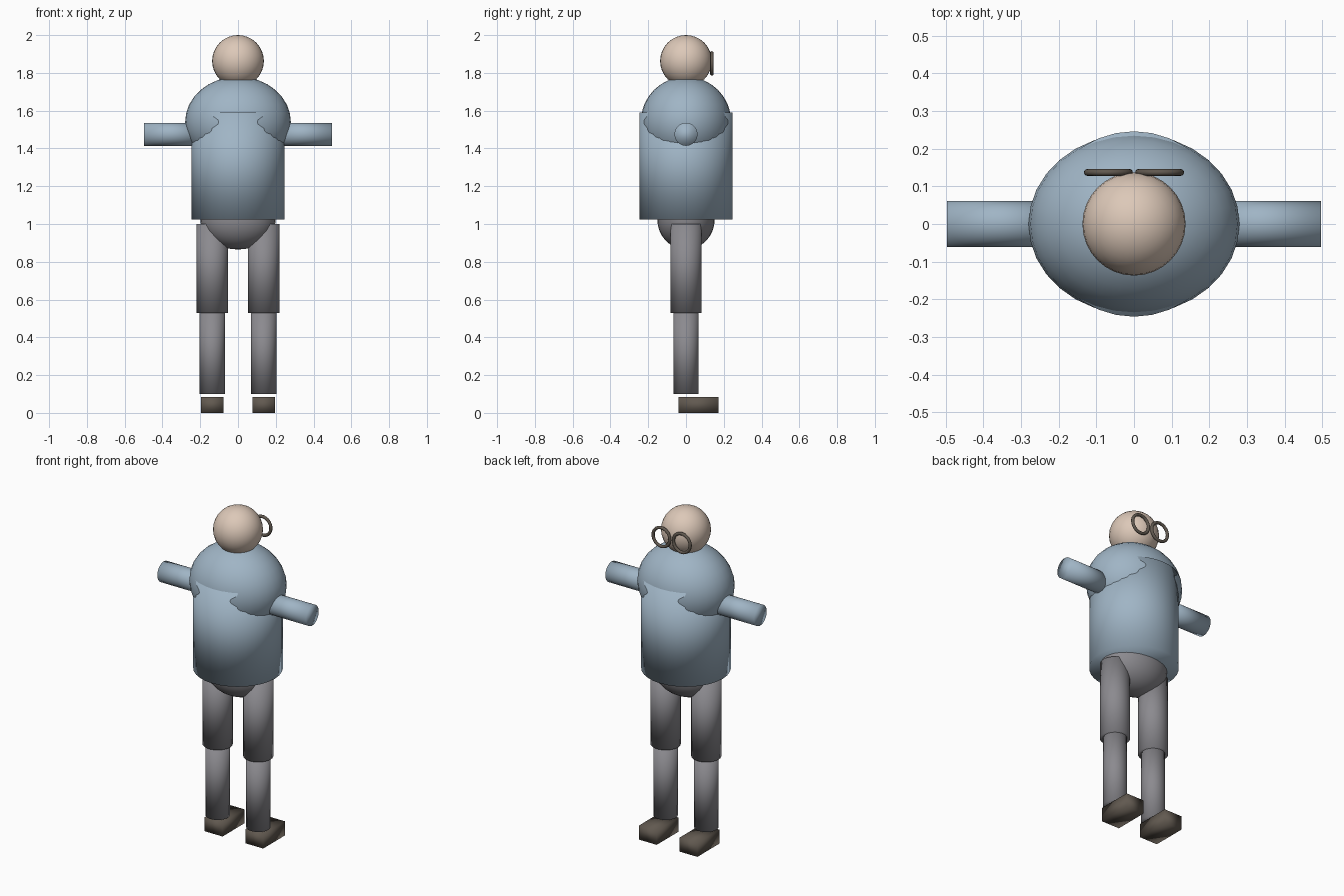
import bpy
from math import pi

cube = bpy.data.objects.get("Cube")
if cube:
    bpy.data.objects.remove(cube, do_unlink=True)


def material(name, rgb):
    m = bpy.data.materials.new(name)
    m.use_nodes = True
    m.diffuse_color = (*rgb, 1)
    m.node_tree.nodes["Principled BSDF"].inputs["Base Color"].default_value = (*rgb, 1)
    return m


SKIN = material("skin", (0.72, 0.58, 0.48))
SHIRT = material("blue shirt", (0.35, 0.46, 0.56))
TROUSERS = material("grey trousers", (0.26, 0.255, 0.275))
DARK = material("dark brown", (0.12, 0.10, 0.08))


def finish(name, mat):
    """Name, colour and smooth the newly added part."""
    ob = bpy.context.object
    ob.name = ob.data.name = name
    ob.data.materials.append(mat)
    bpy.ops.object.transform_apply(location=False, rotation=True, scale=True)
    bpy.ops.object.shade_smooth()
    return ob


def ball(name, mat, z, radii):
    bpy.ops.mesh.primitive_uv_sphere_add(segments=32, ring_count=16, radius=1, location=(0, 0, z))
    bpy.context.object.scale = radii
    return finish(name, mat)


def upright_cylinder(name, mat, x, radius, bottom, top):
    bpy.ops.mesh.primitive_cylinder_add(vertices=32, radius=radius, depth=top - bottom,
                                        location=(x, 0, (bottom + top) / 2))
    return finish(name, mat)


# Head and body
ball("head", SKIN, 1.863, (0.137, 0.137, 0.137))
ball("shoulders", SHIRT, 1.54, (0.28, 0.24, 0.24))
upright_cylinder("torso", SHIRT, 0, 0.246, 1.025, 1.59)
ball("pelvis", TROUSERS, 1.025, (0.2, 0.152, 0.16))

for side, s in (("left", 1), ("right", -1)):
    # Arm, rooted inside the shoulders
    bpy.ops.mesh.primitive_cylinder_add(vertices=32, radius=0.061, depth=0.3,
                                        location=(s * 0.347, 0, 1.475), rotation=(0, pi / 2, 0))
    finish(side + "_arm", SHIRT)

    # Leg
    upright_cylinder(side + "_upper_leg", TROUSERS, s * 0.136, 0.083, 0.53, 1.0)
    upright_cylinder(side + "_lower_leg", TROUSERS, s * 0.136, 0.067, 0.10, 0.55)

    # Shoe
    bpy.ops.mesh.primitive_cube_add(size=1, location=(s * 0.136, 0.066, 0.042))
    bpy.context.object.scale = (0.12, 0.21, 0.084)
    finish(side + "_shoe", DARK)

    # Spectacle rim
    bpy.ops.mesh.primitive_torus_add(major_segments=32, minor_segments=12, major_radius=0.056,
                                     minor_radius=0.009, location=(s * 0.068, 0.137, 1.85),
                                     rotation=(pi / 2, 0, 0))
    finish(side + "_spectacle_rim", DARK)
